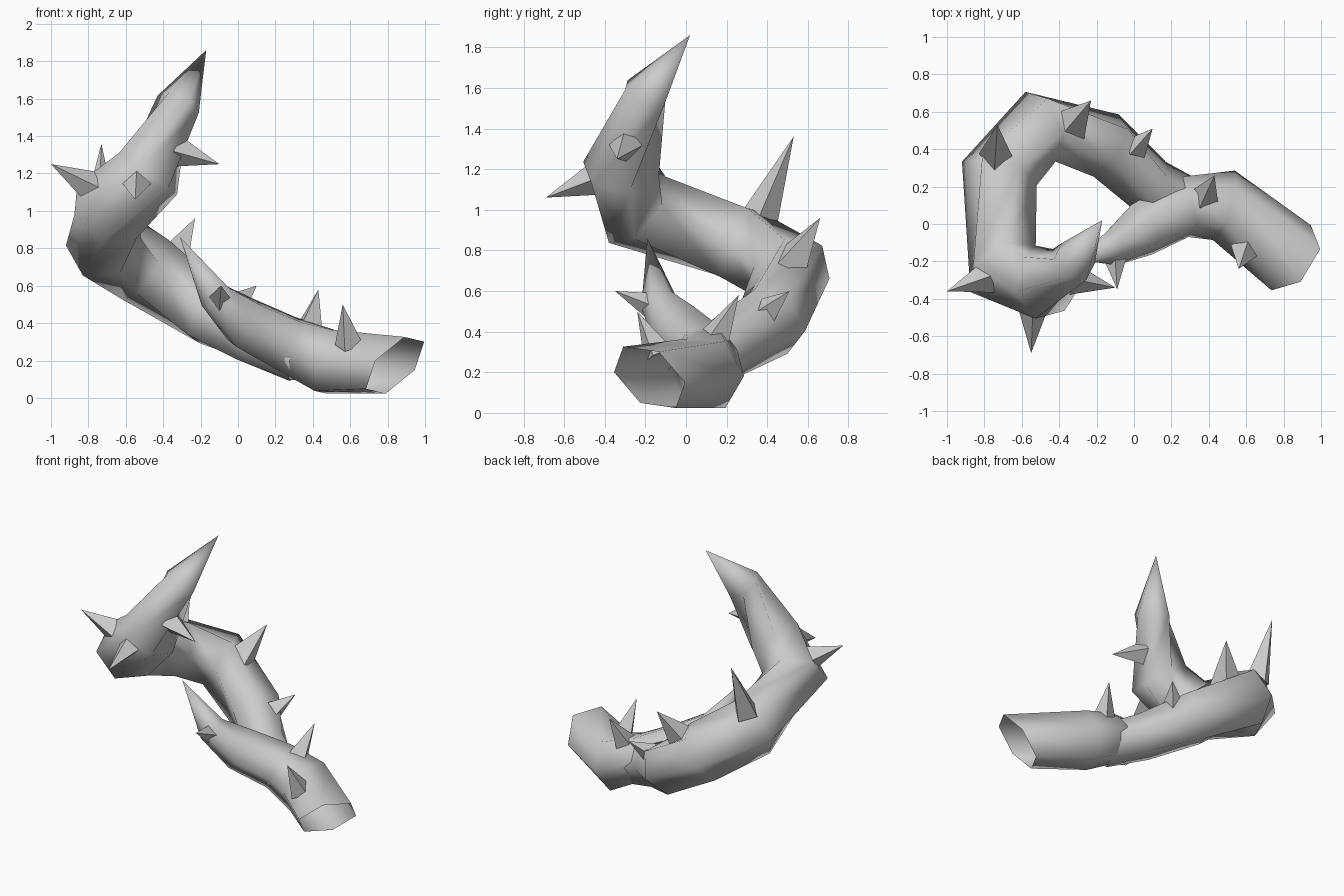
import bpy, bmesh, math
from mathutils import Vector

cube = bpy.data.objects.get("Cube")
if cube:
    bpy.data.objects.remove(cube)

grey = bpy.data.materials.new("plain grey")
grey.use_nodes = True
colour = (0.6, 0.6, 0.6, 1)
grey.diffuse_color = colour
grey.node_tree.nodes["Principled BSDF"].inputs["Base Color"].default_value = colour


def finish(name, bm, smooth):
    bmesh.ops.recalc_face_normals(bm, faces=bm.faces)
    mesh = bpy.data.meshes.new(name)
    bm.to_mesh(mesh)
    bm.free()
    mesh.materials.append(grey)
    obj = bpy.data.objects.new(name, mesh)
    bpy.context.collection.objects.link(obj)
    if smooth:
        bpy.ops.object.select_all(action="DESELECT")
        obj.select_set(True)
        bpy.context.view_layer.objects.active = obj
        bpy.ops.object.shade_smooth_by_angle(angle=math.radians(65))
    return obj


def stem(name, stations, tip, up=None, start_normal=None, hub=None):
    """Six-sided tube through (x, y, z, radius) stations, closed to a point.
    One edge of the tube follows up, or points away from the hub and a little down."""
    centres = [Vector(s[:3]) for s in stations] + [Vector(tip)]
    bm = bmesh.new()
    u = Vector(up) if up else None
    rings = []
    for i, s in enumerate(stations):
        ahead = (centres[i + 1] - centres[i]).normalized()
        n = ahead
        if i:
            n = (ahead + (centres[i] - centres[i - 1]).normalized()).normalized()
        elif start_normal:
            n = Vector(start_normal).normalized()
        if hub:
            u = Vector((s[0] - hub[0], s[1] - hub[1], 0)).normalized()
            u.z = -0.25
        u = (u - n * u.dot(n)).normalized()
        v = n.cross(u)
        rings.append([bm.verts.new(centres[i] + s[3] * (
            u * math.cos(k * math.tau / 6) + v * math.sin(k * math.tau / 6)))
            for k in range(6)])
    for a, b in zip(rings, rings[1:]):
        for k in range(6):
            j = (k + 1) % 6
            bm.faces.new((a[k], a[j], b[j], b[k]))
    point = bm.verts.new(centres[-1])
    for k in range(6):
        bm.faces.new((rings[-1][k], rings[-1][(k + 1) % 6], point))
    return finish(name, bm, True)


def thorn(name, base, tip, width):
    """Four-sided spike sunk a little into the stem."""
    base, tip = Vector(base), Vector(tip)
    axis = (tip - base).normalized()
    base -= axis * 0.03
    bm = bmesh.new()
    bmesh.ops.create_cone(bm, cap_ends=True, segments=4, radius1=width, radius2=0,
                          depth=(tip - base).length)
    bmesh.ops.remove_doubles(bm, verts=bm.verts, dist=0.0001)
    bm.transform(axis.to_track_quat("Z", "Y").to_matrix().to_4x4())
    bmesh.ops.translate(bm, verts=bm.verts, vec=(base + tip) / 2)
    return finish(name, bm, False)


# Open-ended trunk running into the short branch
stem("trunk_and_branch", [
    (0.84, -0.18, 0.175, 0.205), (0.48, 0.1, 0.195, 0.195), (0.26, 0.09, 0.29, 0.165),
    (0.04, -0.03, 0.4, 0.15), (-0.12, -0.13, 0.54, 0.095)],
    (-0.31, -0.19, 0.86), up=(-0.105, -0.175, 0.025), start_normal=(-0.62, 0.46, 0.6))

# Long curling vine ending in a horn
stem("curling_vine", [
    (0.34, 0.08, 0.21, 0.14), (0.09, 0.2, 0.32, 0.155), (-0.15, 0.42, 0.45, 0.185),
    (-0.5, 0.52, 0.69, 0.205), (-0.72, 0.27, 0.83, 0.21), (-0.7, -0.24, 1.0, 0.215),
    (-0.48, -0.32, 1.2, 0.195), (-0.32, -0.2, 1.57, 0.12)],
    (-0.17, 0.02, 1.86), hub=(-0.35, -0.1))

# Thorns: base, tip, half width
thorns = [
    ((-0.8, -0.29, 1.14), (-1.0, -0.36, 1.25), 0.09),
    ((-0.74, 0.38, 1.0), (-0.73, 0.53, 1.36), 0.09),
    ((-0.54, -0.45, 1.15), (-0.55, -0.69, 1.06), 0.09),
    ((-0.3, -0.3, 1.31), (-0.1, -0.34, 1.25), 0.085),
    ((-0.34, 0.53, 0.75), (-0.23, 0.66, 0.96), 0.11),
    ((0.02, 0.42, 0.52), (0.1, 0.51, 0.6), 0.07),
    ((0.38, 0.15, 0.38), (0.43, 0.26, 0.58), 0.085),
    ((0.59, -0.15, 0.31), (0.56, -0.24, 0.5), 0.08),
    ((-0.1, -0.2, 0.54), (-0.09, -0.35, 0.6), 0.065),
]
for i, (base, tip, width) in enumerate(thorns, 1):
    thorn(f"thorn_{i}", base, tip, width)
